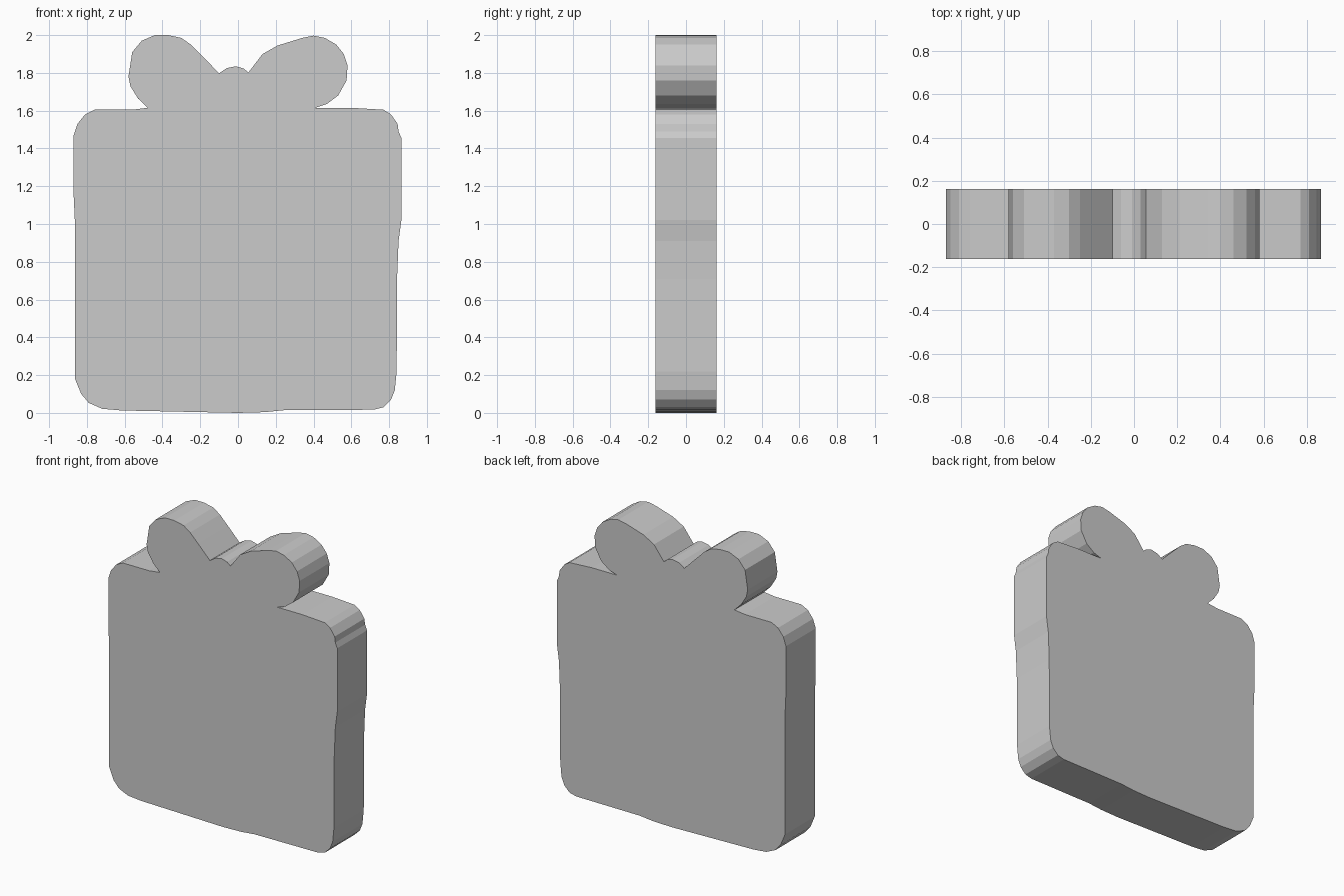
import bpy, bmesh

HALF_DEPTH = 0.161

# Silhouette sections (x, z), running counter-clockwise seen from the front
base = [(-0.72, 0.022), (-0.62, 0.013), (0, 0), (0.14, 0.004), (0.24, 0.014)]
right_side = [(0.72, 0.017), (0.77, 0.03), (0.81, 0.07), (0.83, 0.12),
              (0.84, 0.22), (0.842, 0.71), (0.85, 0.91), (0.865, 1.02),
              (0.865, 1.455), (0.85, 1.49), (0.845, 1.53), (0.81, 1.58),
              (0.77, 1.605), (0.60, 1.615)]
right_loop = [(0.41, 1.615), (0.47, 1.635), (0.53, 1.68), (0.575, 1.76),
              (0.58, 1.84), (0.56, 1.90), (0.52, 1.95), (0.46, 1.985),
              (0.40, 1.997), (0.34, 1.985), (0.21, 1.945), (0.13, 1.90)]
knot = [(0.055, 1.802), (0.03, 1.823), (-0.01, 1.835), (-0.06, 1.825),
        (-0.10, 1.798)]
left_loop = [(-0.19, 1.89), (-0.25, 1.95), (-0.30, 1.985), (-0.37, 2.0),
             (-0.44, 2.0), (-0.51, 1.97), (-0.56, 1.91), (-0.58, 1.78),
             (-0.57, 1.73), (-0.53, 1.665), (-0.48, 1.615)]
left_side = [(-0.56, 1.605), (-0.76, 1.605), (-0.81, 1.58), (-0.85, 1.53),
             (-0.87, 1.47), (-0.87, 1.15), (-0.863, 1.0), (-0.863, 0.18),
             (-0.83, 0.10), (-0.79, 0.053)]


def extrude_outline(name, outline, half_depth):
    """Make a flat-shaded slab from a closed front outline."""
    bm = bmesh.new()
    face = bm.faces.new([bm.verts.new((x, -half_depth, z)) for x, z in outline])
    result = bmesh.ops.extrude_face_region(bm, geom=[face], use_keep_orig=True)
    moved = [v for v in result["geom"] if isinstance(v, bmesh.types.BMVert)]
    bmesh.ops.translate(bm, verts=moved, vec=(0, 2 * half_depth, 0))
    bmesh.ops.recalc_face_normals(bm, faces=bm.faces[:])
    # Split the concave caps cleanly
    caps = [f for f in bm.faces if len(f.verts) > 4]
    bmesh.ops.triangulate(bm, faces=caps, ngon_method='EAR_CLIP')
    mesh = bpy.data.meshes.new(name)
    bm.to_mesh(mesh)
    bm.free()
    obj = bpy.data.objects.new(name, mesh)
    bpy.context.collection.objects.link(obj)
    return obj


# Gift box with bow, one solid slab
extrude_outline("gift_box_with_bow",
                base + right_side + right_loop + knot + left_loop + left_side,
                HALF_DEPTH)
